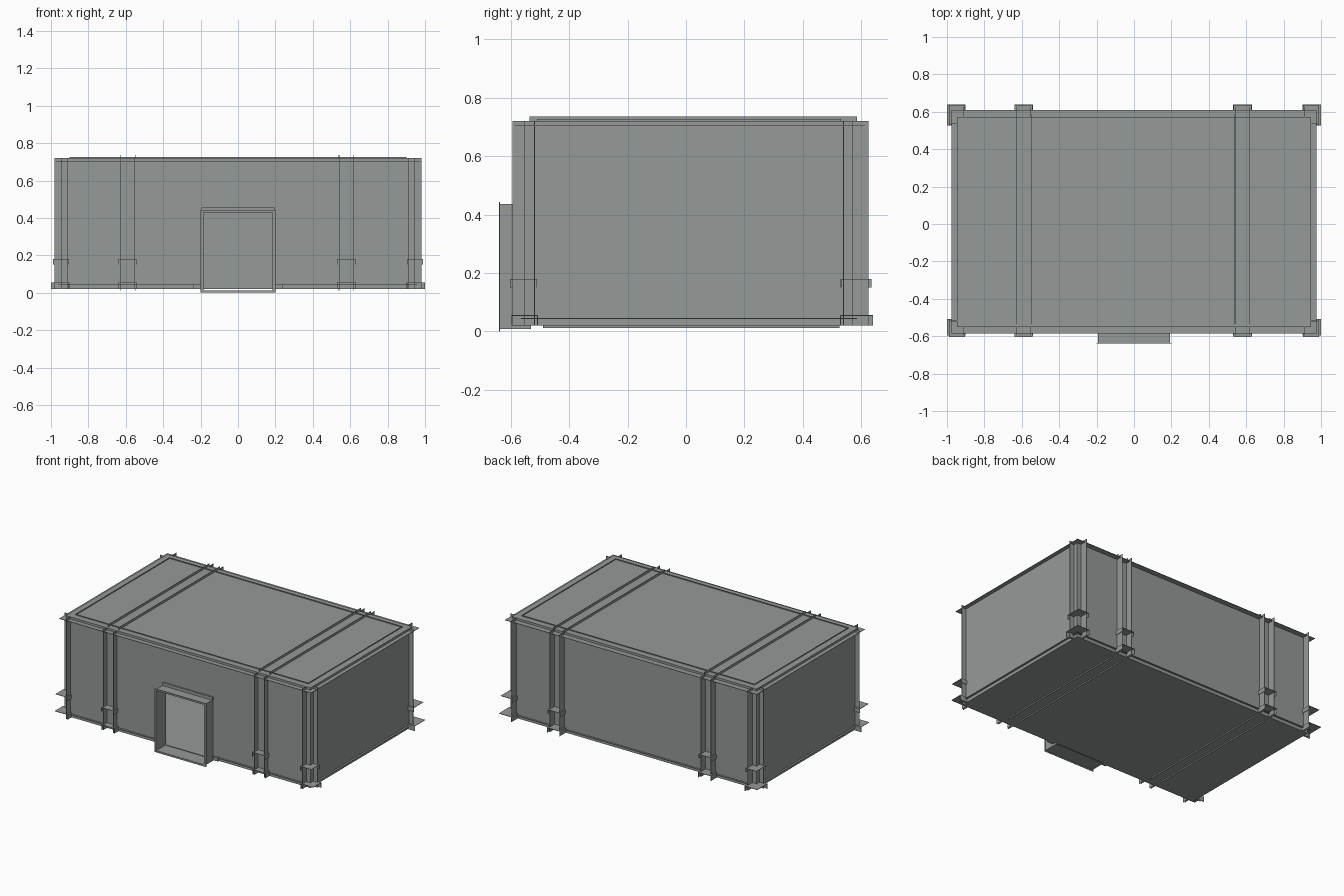
import bpy
import bmesh

if "Cube" in bpy.data.objects:
    bpy.data.objects.remove(bpy.data.objects["Cube"], do_unlink=True)

grey = bpy.data.materials.new("concrete_grey")
grey.use_nodes = True
colour = (0.30, 0.32, 0.31, 1)
grey.diffuse_color = colour
grey.node_tree.nodes["Principled BSDF"].inputs["Base Color"].default_value = colour

T = 0.003                      # sheet thickness
WALL_X = 0.947                 # wall planes
FRONT, BACK = -0.552, 0.572
FLOOR, ROOF = 0.02, 0.72
BAYS = (-0.59, 0.58)           # pillar centres


def part(name, boxes):
    """Make one object from (x0, x1, y0, y1, z0, z1) boxes."""
    bm = bmesh.new()
    for box in boxes:
        corners = bmesh.ops.create_cube(bm, size=1)["verts"]
        for v in corners:
            for i in range(3):
                lo, hi = sorted(box[2 * i:2 * i + 2])
                v.co[i] = hi if v.co[i] > 0 else lo
    mesh = bpy.data.meshes.new(name)
    bm.to_mesh(mesh)
    bm.free()
    mesh.materials.append(grey)
    obj = bpy.data.objects.new(name, mesh)
    bpy.context.collection.objects.link(obj)
    return obj


# Shell
part("floor", [(-WALL_X, WALL_X, FRONT, BACK, FLOOR, FLOOR + T)])
part("roof", [(-WALL_X, WALL_X, FRONT, BACK, ROOF - T, ROOF)])
part("back_wall", [(-WALL_X, WALL_X, BACK - T, BACK, FLOOR, ROOF)])
part("side_walls", [(s * WALL_X, s * (WALL_X - T), FRONT, BACK, FLOOR, ROOF)
                    for s in (-1, 1)])
DOOR_W, DOOR_H = 0.187, 0.435
part("front_wall",
     [(s * DOOR_W, s * WALL_X, FRONT, FRONT + T, FLOOR, ROOF) for s in (-1, 1)]
     + [(-DOOR_W, DOOR_W, FRONT, FRONT + T, DOOR_H, ROOF)])


def wall_band(name, x, y0, y1, z0, z1, door_gap=False):
    """Band of sheet running round the outside of the walls."""
    boxes = [(s * WALL_X, s * x, y0, y1, z0, z1) for s in (-1, 1)]
    boxes.append((-x, x, BACK, y1, z0, z1))
    if door_gap:
        boxes += [(s * 0.2, s * x, y0, FRONT, z0, z1) for s in (-1, 1)]
    else:
        boxes.append((-x, x, y0, FRONT, z0, z1))
    part(name, boxes)


wall_band("crown_ledge", 0.975, -0.585, 0.61, 0.702, 0.702 + T)
wall_band("skirting_ledge", 0.96, -0.565, 0.585, 0.045 - T, 0.045, True)

# Upstand around the roof
RIM_X, RIM_F, RIM_B, RIM_Z = 0.902, -0.51, 0.53, 0.726
part("roof_upstand",
     [(s * RIM_X, s * (RIM_X - T), RIM_F, RIM_B, ROOF, RIM_Z) for s in (-1, 1)]
     + [(-RIM_X, RIM_X, y, y + T, ROOF, RIM_Z) for y in (RIM_F, RIM_B - T)])

# Paired ribs over the roof and under the floor
ribs = [c + s * 0.04 for c in BAYS for s in (-1, 1)]
part("roof_ribs", [(x - T / 2, x + T / 2, -0.535, 0.585, ROOF, 0.736) for x in ribs])
part("floor_ribs", [(x - T / 2, x + T / 2, -0.49, 0.525, 0.011, FLOOR) for x in ribs])

# Pillar levels: z range, half width, reach to side, front and back
LEVELS = {
    "shaft": (FLOOR, ROOF, 0.04, 0.98, -0.593, 0.625),
    "collar": (0.15, 0.18, 0.048, 0.99, -0.603, 0.635),
    "base": (FLOOR, 0.056, 0.05, 1.0, -0.597, 0.64),
}

for level, (z0, z1, half, side, front, back) in LEVELS.items():
    # Middle pillars: channels open to the outside
    boxes = []
    for c in BAYS:
        for outer, inner in ((front, FRONT + 0.04), (back, BACK - 0.04)):
            for s in (-1, 1):
                x = c + s * half
                boxes.append((x, x - s * T, outer, inner, z0, z1))
            sheet = T if outer < 0 else -T
            boxes.append((c - half, c + half, inner, inner - sheet, z0, z1))
            if level != "shaft":
                boxes.append((c - half, c + half, outer, inner, z1 - T, z1))
    part("pillar_" + level, boxes)

    # Corner pillars: two crossing sheets that pass through the walls
    boxes = []
    grow = half - 0.04
    for s in (-1, 1):
        x = s * (0.912 - grow)
        for outer, y in ((front, FRONT + 0.035 + grow), (back, BACK - 0.035 - grow)):
            boxes.append((x, x + s * T, outer, y, z0, z1))
            boxes.append((x, s * side, y, y + (-T if y < 0 else T), z0, z1))
            if level != "shaft":
                boxes.append((x, s * side, outer, y, z1 - T, z1))
    part("corner_pillar_" + level, boxes)

# Inner rail on the back and side walls
part("inner_rail",
     [(-WALL_X, WALL_X, BACK - 0.01, BACK, 0.155, 0.18)]
     + [(s * WALL_X, s * (WALL_X - 0.01), FRONT, BACK, 0.155, 0.18) for s in (-1, 1)])

# Doorway: open tube with a flared lip and an upper header sheet
part("door_frame",
     [(s * 0.185, s * 0.192, -0.638, -0.53, 0.008, 0.435) for s in (-1, 1)]
     + [(-0.192, 0.192, -0.638, -0.53, 0.43, 0.436),
        (-0.192, 0.192, -0.638, -0.53, 0.008, 0.012)])
part("door_lip",
     [(s * 0.185, s * 0.2, -0.64, -0.636, 0, 0.443) for s in (-1, 1)]
     + [(-0.2, 0.2, -0.64, -0.636, 0.432, 0.443),
        (-0.2, 0.2, -0.64, -0.636, 0, 0.01)])
part("door_header", [(-0.195, 0.195, FRONT - 0.01, FRONT, 0.436, 0.457)])
part("door_skirting_ends",
     [(s * 0.2, s * 0.24, FRONT - 0.012, FRONT, FLOOR, 0.045) for s in (-1, 1)])
